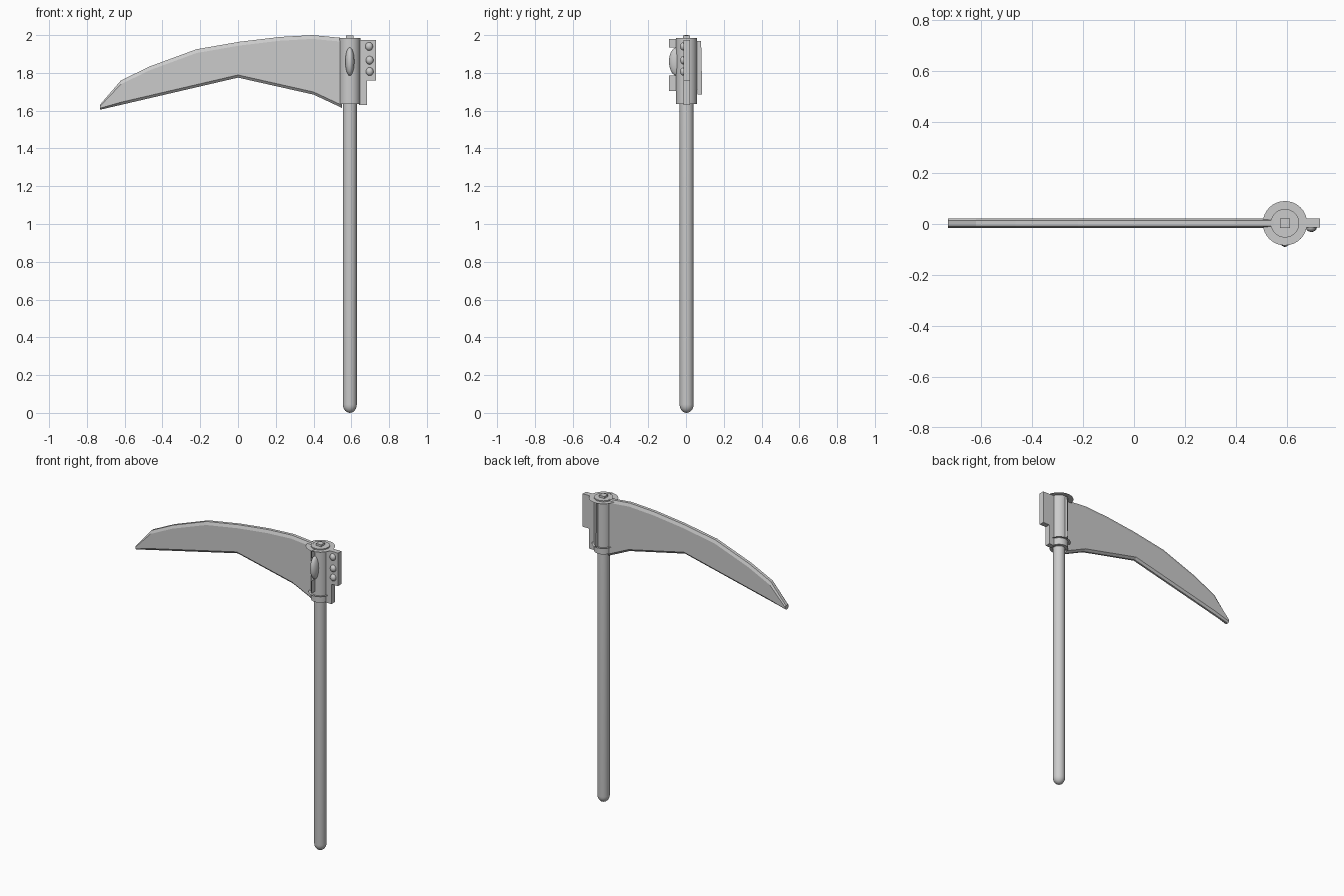
import bpy, bmesh, math

if "Cube" in bpy.data.objects:
    bpy.data.objects.remove(bpy.data.objects["Cube"])

CX, CY = 0.592, 0.003   # pole axis


def finish(bm, name, smooth=False):
    bmesh.ops.recalc_face_normals(bm, faces=bm.faces)
    me = bpy.data.meshes.new(name)
    bm.to_mesh(me)
    bm.free()
    ob = bpy.data.objects.new(name, me)
    bpy.context.collection.objects.link(ob)
    if smooth:
        bpy.context.view_layer.objects.active = ob
        ob.select_set(True)
        bpy.ops.object.shade_smooth_by_angle(angle=math.radians(35))
        ob.select_set(False)
    return ob


def lathe(name, profile, sides=32):
    # revolve an (r, z) profile around the pole axis
    bm = bmesh.new()
    rings = []
    for r, z in profile:
        if r == 0:
            rings.append([bm.verts.new((CX, CY, z))] * sides)
        else:
            rings.append([bm.verts.new((CX + r * math.cos(2 * math.pi * i / sides),
                                        CY + r * math.sin(2 * math.pi * i / sides), z))
                          for i in range(sides)])
    for a, b in zip(rings, rings[1:]):
        for i in range(sides):
            j = (i + 1) % sides
            bm.faces.new(list(dict.fromkeys((a[i], a[j], b[j], b[i]))))
    return finish(bm, name, True)


def box(name, x, y, z):
    bm = bmesh.new()
    bmesh.ops.create_cube(bm, size=1)
    for v in bm.verts:
        v.co = [(r[0] + r[1]) / 2 + c * (r[1] - r[0]) for r, c in zip((x, y, z), v.co)]
    return finish(bm, name)


def ball(name, loc, scale):
    bm = bmesh.new()
    bmesh.ops.create_uvsphere(bm, u_segments=20, v_segments=12, radius=1)
    for v in bm.verts:
        v.co = [l + s * c for l, s, c in zip(loc, scale, v.co)]
    return finish(bm, name, True)


def fin(name, yz):
    # paper-thin plate in the plane of the pole axis
    bm = bmesh.new()
    bm.faces.new([bm.verts.new((CX, y, z)) for y, z in yz])
    return finish(bm, name)


def interp(pts, x):
    for (x0, z0), (x1, z1) in zip(pts, pts[1:]):
        if x <= x1:
            return z0 + (z1 - z0) * (x - x0) / (x1 - x0)
    return pts[-1][1]


# pole with rounded foot
R = 0.037
foot = [(R * math.sin(a), R * 1.2 * (1 - math.cos(a)))
        for a in [math.pi / 2 * i / 6 for i in range(7)]]
foot[0] = (0, 0)
lathe("pole", foot + [(R, 1.66)])

# socket, its thin flanges and the square nub on top
lathe("socket", [(R, 1.635), (0.056, 1.635), (0.056, 1.985), (0, 1.985)])
lathe("top_flange", [(0.056, 1.978), (0.087, 1.978)])
lathe("lower_flange", [(0.056, 1.68), (0.07, 1.68)])
box("top_nub", (CX - 0.019, CX + 0.019), (CY - 0.019, CY + 0.019), (1.98, 1.998))

# blade: bevelled sections swept along the outline
top = [(-0.73, 1.632), (-0.62, 1.76), (-0.465, 1.835), (-0.22, 1.925),
       (0.01, 1.965), (0.22, 1.99), (0.395, 2.0), (0.55, 1.985)]
bottom = [(-0.73, 1.605), (0.0, 1.775), (0.4, 1.685), (0.55, 1.615)]
bm = bmesh.new()
sections = []
for x in sorted({p[0] for p in top + bottom}):
    zt, zb = interp(top, x), interp(bottom, x)
    h = zt - zb
    it, ib = min(0.02, h * 0.3), min(0.014, h * 0.3)
    half = [(0.010, zt), (0.018, zt - it), (0.018, zb + ib), (0.006, zb)]
    loop = [(CY + y, z) for y, z in half] + [(CY - y, z) for y, z in reversed(half)]
    sections.append([bm.verts.new((x, y, z)) for y, z in loop])
for a, b in zip(sections, sections[1:]):
    for i in range(8):
        j = (i + 1) % 8
        bm.faces.new((a[i], a[j], b[j], b[i]))
bm.faces.new(sections[0])
bm.faces.new(sections[-1])
finish(bm, "blade")

# rear counterweight plates with rivets
box("rear_plate", (0.64, 0.73), (-0.013, 0.021), (1.76, 1.975))
box("rear_plate_lower", (0.64, 0.683), (-0.013, 0.021), (1.63, 1.765))
for i, (x, z) in enumerate([(0.694, 1.94), (0.697, 1.867), (0.697, 1.807)]):
    ball(f"rivet_{i + 1}", (x, -0.013, z), (0.02, 0.018, 0.022))

# oval gem and thin fins on the socket
ball("gem", (CX, -0.05, 1.86), (0.024, 0.04, 0.075))
fin("front_fin_top", [(-0.05, 1.935), (-0.09, 1.935), (-0.09, 1.98), (-0.05, 1.98)])
fin("front_fin_bottom", [(-0.05, 1.705), (-0.09, 1.705), (-0.09, 1.785), (-0.05, 1.785)])
fin("back_fin", [(0.055, 1.97), (0.08, 1.97), (0.086, 1.685), (0.06, 1.685)])
